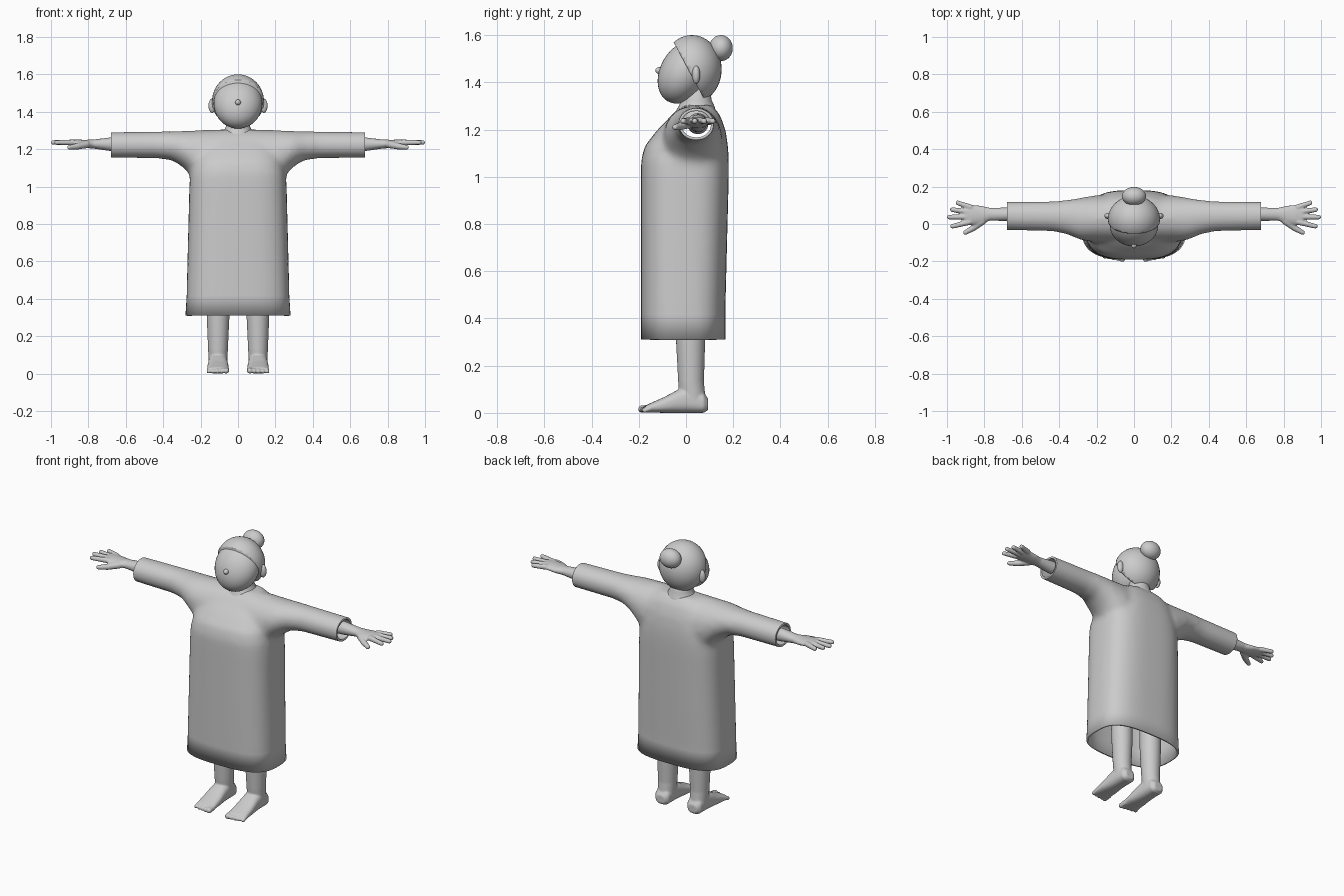
import bpy, bmesh, math
from mathutils import Vector, Matrix

cube = bpy.data.objects.get("Cube")
if cube:
    bpy.data.objects.remove(cube)

clay = bpy.data.materials.new("plain_grey")
clay.use_nodes = True
clay.diffuse_color = (0.6, 0.6, 0.6, 1)
clay.node_tree.nodes["Principled BSDF"].inputs["Base Color"].default_value = (0.6, 0.6, 0.6, 1)


def add_object(name, mesh):
    mesh.name = name
    mesh.materials.clear()
    mesh.materials.append(clay)
    for p in mesh.polygons:
        p.use_smooth = True
        p.material_index = 0
    ob = bpy.data.objects.new(name, mesh)
    bpy.context.scene.collection.objects.link(ob)
    return ob


def to_mesh(bm):
    bmesh.ops.recalc_face_normals(bm, faces=bm.faces)
    mesh = bpy.data.meshes.new("part")
    bm.to_mesh(mesh)
    bm.free()
    return mesh


def loft(bm, axis, sections, power=2.0, sides=40):
    """Closed tube along an axis; section = (position, (min, max), (min, max))."""
    rings = []
    for t, u, v in sections:
        ring = []
        for i in range(sides):
            a = 2 * math.pi * i / sides
            c, s = math.cos(a), math.sin(a)
            c = math.copysign(abs(c) ** (2 / power), c)
            s = math.copysign(abs(s) ** (2 / power), s)
            co = [sum(u) / 2 + c * (u[1] - u[0]) / 2, sum(v) / 2 + s * (v[1] - v[0]) / 2]
            co.insert("XYZ".index(axis), t)
            ring.append(bm.verts.new(co))
        rings.append(ring)
    for a, b in zip(rings, rings[1:]):
        for i in range(sides):
            j = (i + 1) % sides
            bm.faces.new((a[i], a[j], b[j], b[i]))
    bm.faces.new(rings[0])
    bm.faces.new(rings[-1])


def ellipsoid(bm, centre, radii):
    m = Matrix.Translation(centre) @ Matrix.Diagonal((*radii, 1))
    bmesh.ops.create_uvsphere(bm, u_segments=36, v_segments=24, radius=1, matrix=m)


def capsule(bm, a, b, r1, r2):
    a, b = Vector(a), Vector(b)
    m = Matrix.Translation((a + b) / 2) @ (b - a).to_track_quat('Z', 'Y').to_matrix().to_4x4()
    bmesh.ops.create_cone(bm, cap_ends=True, segments=16, radius1=r1, radius2=r2,
                          depth=(b - a).length, matrix=m)
    for p, r in ((a, r1), (b, r2)):
        ellipsoid(bm, p, (r, r, r))


def fuse(bm, voxel, smoothing):
    """Melt overlapping shells into one smooth skin."""
    ob = add_object("fused", to_mesh(bm))
    rm = ob.modifiers.new("fuse", 'REMESH')
    rm.mode = 'VOXEL'
    rm.voxel_size = voxel
    sm = ob.modifiers.new("soften", 'SMOOTH')
    sm.factor, sm.iterations = 0.5, smoothing
    dg = bpy.context.evaluated_depsgraph_get()
    mesh = bpy.data.meshes.new_from_object(ob.evaluated_get(dg))
    bpy.data.objects.remove(ob)
    return mesh


def add_pair(name, mesh):
    """Left part plus its mirrored right twin."""
    twin = mesh.copy()
    twin.transform(Matrix.Diagonal((-1, 1, 1, 1)))
    twin.flip_normals()
    add_object("left_" + name, mesh)
    add_object("right_" + name, twin)


# Robe: body and sleeves melted together
bm = bmesh.new()
body = [(0.25, 0.277, -0.19, 0.165), (0.45, 0.274, -0.191, 0.167), (1.0, 0.26, -0.191, 0.181),
        (1.07, 0.255, -0.19, 0.181), (1.13, 0.24, -0.175, 0.178), (1.2, 0.21, -0.12, 0.167),
        (1.26, 0.17, -0.06, 0.145), (1.305, 0.11, -0.005, 0.11)]
loft(bm, 'Z', [(z, (-w, w), (f, b)) for z, w, f, b in body], power=3.0, sides=64)
sleeve = [(0, -0.1, 0.15, 1.0, 1.305), (0.2, -0.1, 0.155, 1.0, 1.302), (0.29, -0.085, 0.14, 1.1, 1.298),
          (0.35, -0.058, 0.13, 1.14, 1.296), (0.43, -0.04, 0.122, 1.151, 1.295), (0.74, -0.032, 0.12, 1.153, 1.291)]
for s in (-1, 1):
    loft(bm, 'X', [(s * x, (f, b), (lo, hi)) for x, f, b, lo, hi in sleeve])
mesh = fuse(bm, 0.014, 14)

# Trim hem and cuffs open, then add one tall hem band
bm = bmesh.new()
bm.from_mesh(mesh)
for co, no in (((0, 0, 0.42), (0, 0, -1)), ((0.68, 0, 0), (1, 0, 0)), ((-0.68, 0, 0), (-1, 0, 0))):
    bmesh.ops.bisect_plane(bm, geom=bm.verts[:] + bm.edges[:] + bm.faces[:],
                           plane_co=co, plane_no=no, clear_outer=True)
hem = [e for e in bm.edges if e.is_boundary and e.verts[0].co.z < 0.5]
new = bmesh.ops.extrude_edge_only(bm, edges=hem)["geom"]
for v in new:
    if isinstance(v, bmesh.types.BMVert):
        v.co = (v.co.x * 1.025, v.co.y, 0.31)
robe = add_object("robe", to_mesh(bm))
wall = robe.modifiers.new("cloth_thickness", 'SOLIDIFY')
wall.thickness, wall.offset = 0.012, -1

# Legs with feet and toes
bm = bmesh.new()
loft(bm, 'Z', [(0.04, (0.058, 0.156), (-0.025, 0.085)), (0.13, (0.054, 0.16), (-0.033, 0.076)),
               (0.3, (0.046, 0.167), (-0.042, 0.081)), (0.8, (0.04, 0.175), (-0.055, 0.085))])
loft(bm, 'Y', [(0.094, (0.078, 0.136), (0.012, 0.06)), (0.075, (0.061, 0.153), (0, 0.085)),
               (0, (0.056, 0.158), (0, 0.11)), (-0.04, (0.054, 0.16), (0, 0.095)),
               (-0.09, (0.05, 0.164), (0, 0.068)), (-0.17, (0.049, 0.166), (0.002, 0.033))], power=2.6)
for i in range(5):
    x, r = 0.063 + i * 0.0235, (0.016, 0.0135, 0.013, 0.012, 0.011)[i]
    capsule(bm, (x, -0.15, 0.02), (x, -0.187 + 0.003 * i, r), r, r)
add_pair("leg", fuse(bm, 0.005, 4))

# Arms with hands and fingers
bm = bmesh.new()
loft(bm, 'X', [(0.45, (0.005, 0.095), (1.18, 1.27)), (0.68, (0.016, 0.088), (1.19, 1.263)),
               (0.77, (0.018, 0.086), (1.203, 1.252)), (0.82, (-0.002, 0.098), (1.207, 1.25)),
               (0.87, (-0.006, 0.102), (1.215, 1.252)), (0.905, (0, 0.098), (1.223, 1.25))])
fingers = [((0.875, 0.09), (0.942, 0.113)), ((0.89, 0.065), (0.972, 0.077)),
           ((0.89, 0.038), (0.988, 0.037)), ((0.88, 0.01), (0.97, -0.012))]
for a, b in fingers:
    capsule(bm, (*a, 1.236), (*b, 1.236), 0.0155, 0.0125)
capsule(bm, (0.81, 0.015, 1.225), (0.86, -0.022, 1.215), 0.02, 0.017)
capsule(bm, (0.86, -0.022, 1.215), (0.902, -0.046, 1.21), 0.017, 0.0125)
add_pair("arm", fuse(bm, 0.005, 3))

# Neck flaring into the shoulders
bm = bmesh.new()
loft(bm, 'Z', [(1.22, (-0.11, 0.11), (-0.06, 0.13)), (1.275, (-0.095, 0.095), (-0.045, 0.128)),
               (1.3, (-0.075, 0.075), (-0.03, 0.12)), (1.325, (-0.063, 0.063), (-0.02, 0.108)),
               (1.4, (-0.06, 0.06), (-0.02, 0.1))])
add_object("neck", to_mesh(bm))

# Head, sheared so the chin comes forward
bm = bmesh.new()
ellipsoid(bm, (0, -0.005, 1.445), (0.13, 0.11, 0.135))
for v in bm.verts:
    v.co.y += 0.25 * (v.co.z - 1.445)
add_object("head", to_mesh(bm))

# Hair cap cut along a slanted hairline
bm = bmesh.new()
ellipsoid(bm, (0, 0.025, 1.455), (0.139, 0.126, 0.145))
cut = bmesh.ops.bisect_plane(bm, geom=bm.verts[:] + bm.edges[:] + bm.faces[:], plane_co=(0, -0.055, 1.575),
                             plane_no=(0, -0.215, -0.115), clear_outer=True)
rim = [e for e in cut["geom_cut"] if isinstance(e, bmesh.types.BMEdge)]
bmesh.ops.split_edges(bm, edges=rim)
bmesh.ops.holes_fill(bm, edges=[e for e in bm.edges if e.is_boundary])
add_object("hair_cap", to_mesh(bm))

# Bun, nose and ears
bm = bmesh.new()
ellipsoid(bm, (0, 0.148, 1.545), (0.064, 0.05, 0.055))
add_object("hair_bun", to_mesh(bm))
bm = bmesh.new()
ellipsoid(bm, (0, -0.112, 1.45), (0.015, 0.018, 0.015))
add_object("nose", to_mesh(bm))
bm = bmesh.new()
ellipsoid(bm, (0.138, 0.043, 1.432), (0.02, 0.017, 0.038))
add_pair("ear", to_mesh(bm))
